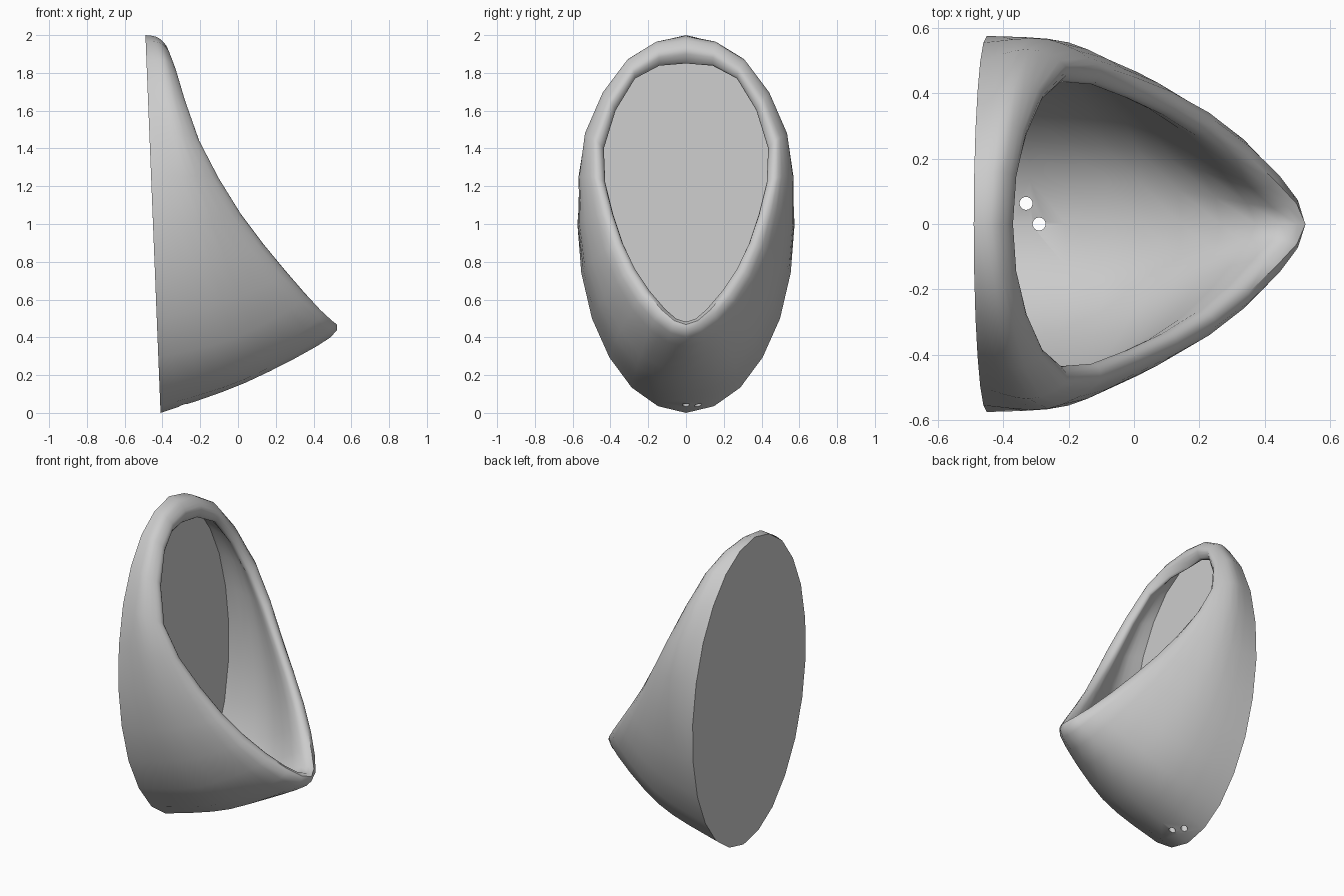
import bpy, bmesh, math
from mathutils import Vector

if "Cube" in bpy.data.objects:
    bpy.data.objects.remove(bpy.data.objects["Cube"])


def back_x(z):
    # gently leaning flat back
    return -0.41 - 0.04 * z


def catmull(p0, p1, p2, p3, t):
    return 0.5 * (2 * p1 + (p2 - p0) * t + (2 * p0 - 5 * p1 + 4 * p2 - p3) * t * t
                  + (3 * p1 - p0 - 3 * p2 + p3) * t ** 3)


def smooth(pts, n, closed):
    # resample a list of points with n steps per span
    out, m = [], len(pts)
    for i in range(m if closed else m - 1):
        def get(j):
            return pts[j % m] if closed else pts[min(max(j, 0), m - 1)]
        for s in range(n):
            out.append(catmull(get(i - 1), get(i), get(i + 1), get(i + 2), s / n))
    if not closed:
        out.append(pts[-1])
    return out


def full_ring(half):
    # mirror bottom-to-top half profile into a closed loop
    pts = [Vector(p) for p in half]
    pts += [Vector((p.x, -p.y, p.z)) for p in reversed(pts[1:-1])]
    return smooth(pts, 2, True)


def oval(ry, rz, dx):
    half = []
    for k in range(7):
        a = math.radians(-90 + 30 * k)
        z = 1 + rz * math.sin(a)
        half.append((back_x(z) + dx, ry * math.cos(a), z))
    return half


# Half sections, bottom to top
belly = [(.04, 0, .16), (.02, .26, .25), (-.08, .46, .58), (-.2, .555, 1.02),
         (-.32, .535, 1.48), (-.39, .31, 1.87), (-.42, 0, 1.985)]
rim_outer = [(.49, 0, .40), (.42, .17, .49), (.23, .34, .72), (0, .45, 1.05),
             (-.21, .485, 1.45), (-.33, .28, 1.82), (-.37, 0, 1.92)]
rim_inner = [(.45, 0, .475), (.36, .11, .54), (.19, .27, .76), (-.02, .385, 1.05),
             (-.23, .435, 1.40), (-.35, .27, 1.77), (-.41, 0, 1.85)]
inner_belly = [(x - .01, y * .88, 1 + (z - 1) * .91) for x, y, z in belly]
sections = [oval(.575, 1, 0), belly, rim_outer, rim_inner, inner_belly, oval(.52, .94, .02)]
rings = [full_ring(s) for s in sections]

# Planter shell lofted outside, over the rim and down inside
bm = bmesh.new()
cols = []
for i in range(len(rings[0])):
    prof = [r[i] for r in rings]
    cols.append([bm.verts.new(p) for p in smooth(prof, 4, False)])
n = len(cols)
for i in range(n):
    a, b = cols[i], cols[(i + 1) % n]
    for j in range(len(a) - 1):
        bm.faces.new((a[j], b[j], b[j + 1], a[j + 1]))
# Flat back panel, outer and inner sides
bm.faces.new([c[0] for c in cols])
bm.faces.new([c[-1] for c in cols])
bmesh.ops.recalc_face_normals(bm, faces=bm.faces)
me = bpy.data.meshes.new("wall_planter")
bm.to_mesh(me)
bm.free()
planter = bpy.data.objects.new("wall_planter", me)
bpy.context.collection.objects.link(planter)
bpy.context.view_layer.objects.active = planter
planter.select_set(True)
bpy.ops.object.shade_smooth_by_angle(angle=math.radians(45))

# Two drain holes in the bottom
for x, y in ((-.33, .063), (-.29, 0)):
    bpy.ops.mesh.primitive_cylinder_add(vertices=16, radius=.02, depth=.4, location=(x, y, .05))
    cutter = bpy.context.object
    cutter.name = "drain_hole_cutter"
    cutter.hide_render = True
    cutter.display_type = 'WIRE'
    mod = planter.modifiers.new("drain_hole", 'BOOLEAN')
    mod.operation = 'DIFFERENCE'
    mod.object = cutter
